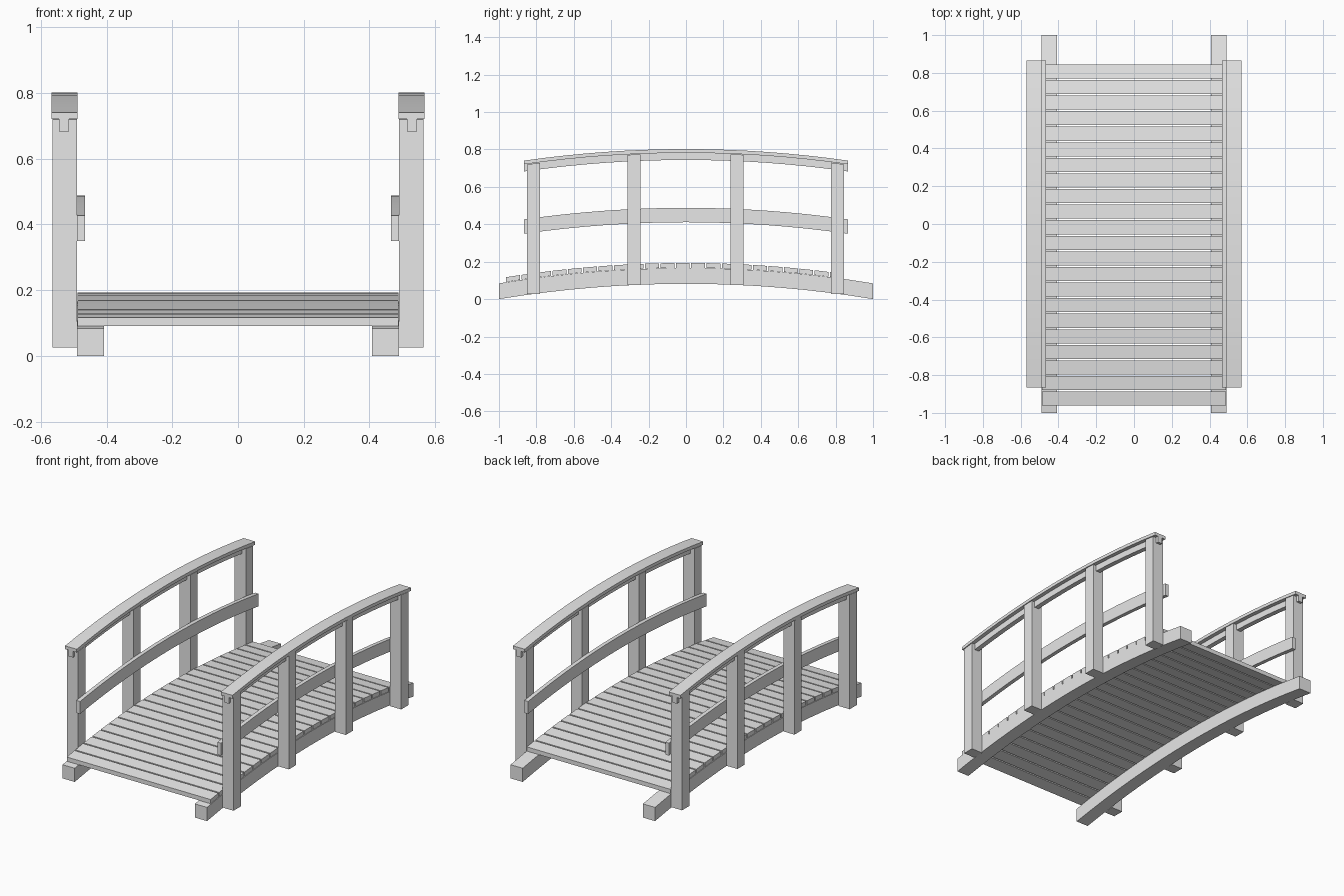
import bpy
import bmesh
import math

if "Cube" in bpy.data.objects:
    bpy.data.objects.remove(bpy.data.objects["Cube"], do_unlink=True)

wood = bpy.data.materials.new("light_grey_wood")
wood.use_nodes = True
GREY = (0.8, 0.8, 0.8, 1)
wood.diffuse_color = GREY
wood.node_tree.nodes["Principled BSDF"].inputs["Base Color"].default_value = GREY

RISE = 0.082


def arch(y):
    """Height of the bridge curve above its ends."""
    return RISE * (1 - y * y)


def finish(name, bm):
    bmesh.ops.recalc_face_normals(bm, faces=bm.faces)
    mesh = bpy.data.meshes.new(name)
    bm.to_mesh(mesh)
    bm.free()
    mesh.materials.append(wood)
    obj = bpy.data.objects.new(name, mesh)
    bpy.context.collection.objects.link(obj)
    bpy.context.view_layer.objects.active = obj
    obj.select_set(True)
    bpy.ops.object.shade_smooth_by_angle(angle=math.radians(20))
    obj.select_set(False)
    return obj


def beam(name, x0, x1, y0, y1, bottom, top, steps):
    """Sweep a rectangle along y; bottom and top are height functions."""
    bm = bmesh.new()
    rings = []
    for i in range(steps + 1):
        y = y0 + (y1 - y0) * i / steps
        corners = ((x0, bottom(y)), (x1, bottom(y)), (x1, top(y)), (x0, top(y)))
        rings.append([bm.verts.new((x, y, z)) for x, z in corners])
    for a, b in zip(rings, rings[1:]):
        for k in range(4):
            n = (k + 1) % 4
            bm.faces.new((a[k], a[n], b[n], b[k]))
    bm.faces.new(rings[0])
    bm.faces.new(rings[-1])
    return finish(name, bm)


def curved(name, side, inner, outer, half, low, high):
    """Arched timber on one side of the bridge."""
    return beam(name, side * inner, side * outer, -half, half,
                lambda y: arch(y) + low, lambda y: arch(y) + high, 16)


for side, label in ((1, "left"), (-1, "right")):
    # Arched bearers and rails
    curved(label + "_bearer", side, 0.408, 0.49, 1.0, 0.0, 0.084)
    curved(label + "_middle_rail", side, 0.466, 0.49, 0.865, 0.329, 0.406)
    curved(label + "_under_rail", side, 0.514, 0.544, 0.865, 0.662, 0.703)
    curved(label + "_handrail", side, 0.489, 0.568, 0.865, 0.7, 0.72)

    # Posts, cut to meet the handrail
    for n, y in enumerate((-0.815, -0.279, 0.273, 0.81)):
        foot = arch(abs(y) + 0.01)
        beam(f"{label}_post_{n + 1}", side * 0.49, side * 0.565, y - 0.035, y + 0.035,
             lambda v, f=foot: f, lambda v: arch(v) + 0.697, 1)

# Deck boards, each tilted to follow the arch
COUNT = 22
START, END, GAP = -0.962, 0.845, 0.008
pitch = (END - START + GAP) / COUNT
for n in range(COUNT):
    y = START + n * pitch
    beam(f"deck_board_{n + 1}", -0.488, 0.488, y, y + pitch - GAP,
         lambda v: arch(v) + 0.085, lambda v: arch(v) + 0.111, 1)
